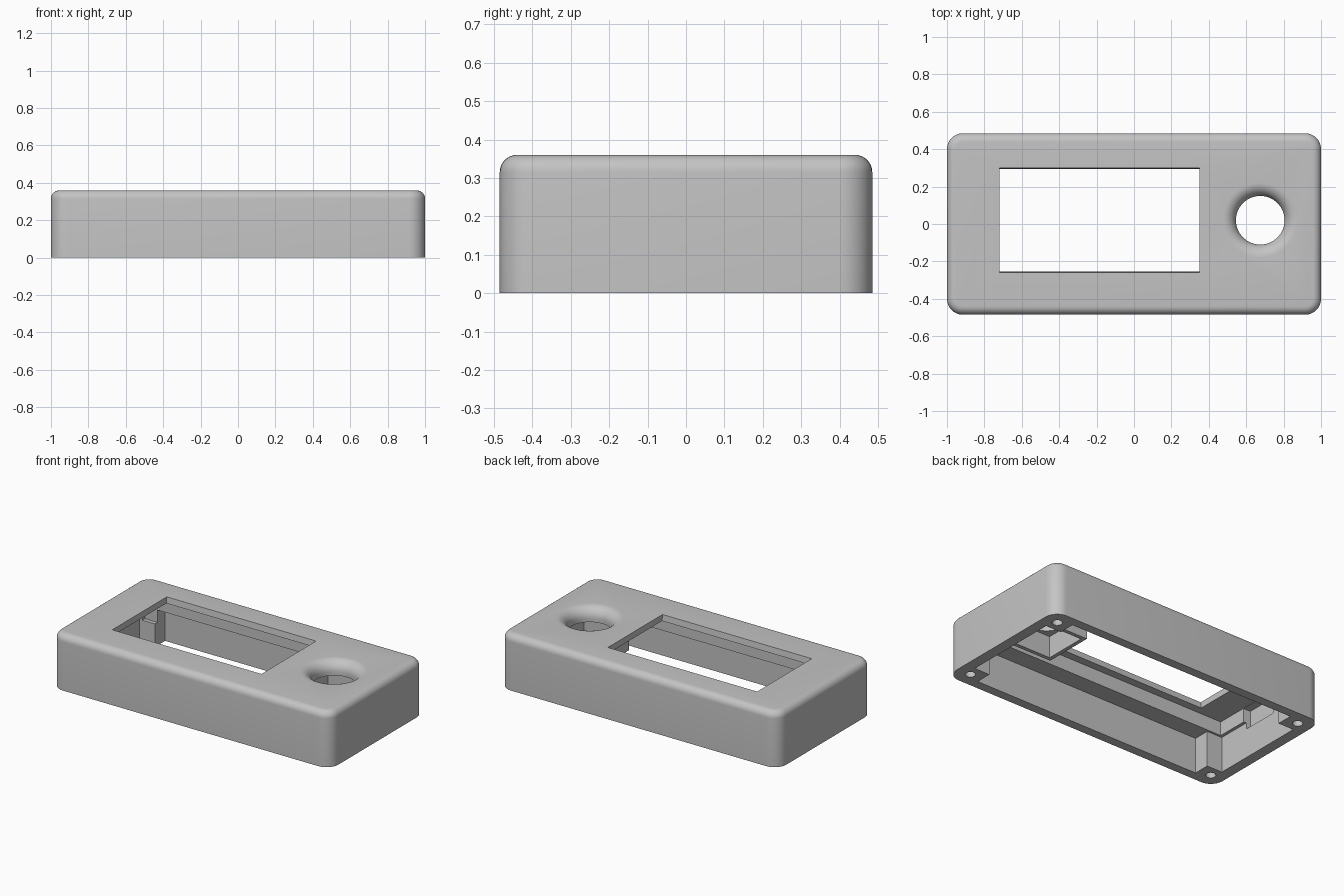
import bpy, bmesh, math

if "Cube" in bpy.data.objects:
    bpy.data.objects.remove(bpy.data.objects["Cube"])

grey = bpy.data.materials.new("grey_plastic")
grey.diffuse_color = (0.55, 0.55, 0.55, 1)
grey.use_nodes = True
grey.node_tree.nodes["Principled BSDF"].inputs["Base Color"].default_value = grey.diffuse_color


def new_object(name, bm):
    bmesh.ops.recalc_face_normals(bm, faces=bm.faces)
    mesh = bpy.data.meshes.new(name)
    bm.to_mesh(mesh)
    bm.free()
    mesh.materials.append(grey)
    ob = bpy.data.objects.new(name, mesh)
    bpy.context.collection.objects.link(ob)
    return ob


def box_bm(x0, x1, y0, y1, z0, z1):
    bm = bmesh.new()
    bmesh.ops.create_cube(bm, size=1)
    for v in bm.verts:
        v.co = ((x0 + x1) / 2 + v.co.x * (x1 - x0),
                (y0 + y1) / 2 + v.co.y * (y1 - y0),
                (z0 + z1) / 2 + v.co.z * (z1 - z0))
    return bm


def box(name, *dims):
    return new_object(name, box_bm(*dims))


def lathe(name, profile, cx, cy, steps):
    # closed solid of revolution about a vertical axis
    bm = bmesh.new()
    rings = []
    for r, z in profile:
        rings.append([bm.verts.new((cx + r * math.cos(2 * math.pi * i / steps),
                                    cy + r * math.sin(2 * math.pi * i / steps), z))
                      for i in range(steps)])
    for a, b in zip(rings, rings[1:]):
        for i in range(steps):
            j = (i + 1) % steps
            bm.faces.new((a[i], a[j], b[j], b[i]))
    bm.faces.new(rings[0])
    bm.faces.new(rings[-1])
    return new_object(name, bm)


def combine(target, tool, operation='DIFFERENCE'):
    mod = target.modifiers.new(operation.lower(), 'BOOLEAN')
    mod.operation = operation
    mod.solver = 'EXACT'
    mod.object = tool
    bpy.context.view_layer.objects.active = target
    bpy.ops.object.modifier_apply(modifier=mod.name)
    bpy.data.objects.remove(tool)


# outer shell: rounded vertical corners, then rounded top edge
bm = box_bm(-1, 1, -0.485, 0.485, 0, 0.36)
upright = [e for e in bm.edges if abs(e.verts[0].co.z - e.verts[1].co.z) > 0.1]
bmesh.ops.bevel(bm, geom=upright, offset=0.085, segments=8, profile=0.5, affect='EDGES')
rim = [e for e in bm.edges if all(v.co.z > 0.355 for v in e.verts)]
bmesh.ops.bevel(bm, geom=rim, offset=0.045, segments=7, profile=0.5, affect='EDGES')
case = new_object("case", bm)

# cavity as two crossing boxes, leaving four square corner posts
combine(case, box("cavity_long", -0.82, 0.82, -0.425, 0.425, -0.1, 0.23))
combine(case, box("cavity_wide", -0.93, 0.93, -0.32, 0.32, -0.1, 0.23))

# deeper recess for the display board and the notch in the end wall
combine(case, box("board_recess", -0.91, 0.91, -0.306, 0.346, 0.15, 0.32))
combine(case, box("end_notch", -0.96, -0.89, -0.10, 0.14, 0.19, 0.318))

# display window with slightly flared long edges
bm = box_bm(-0.72, 0.35, -0.25, 0.29, 0.28, 0.365)
for v in bm.verts:
    if v.co.z > 0.3:
        v.co.y += 0.01 if v.co.y > 0 else -0.01
combine(case, new_object("window", bm))

# square collar under the knob opening, with its pocket
KX, KY = 0.675, 0.02
combine(case, box("collar", KX - 0.165, KX + 0.165, KY - 0.165, KY + 0.165, 0.13, 0.335), 'UNION')
combine(case, box("collar_pocket", KX - 0.14, KX + 0.14, KY - 0.14, KY + 0.14, 0.05, 0.27))

# knob opening flaring out to the top face
flare = [(0.13, 0.2)]
for i in range(11):
    a = math.pi / 2 * i / 10
    flare.append((0.2 - 0.07 * math.cos(a), 0.29 + 0.07 * math.sin(a)))
flare.append((0.2, 0.4))
combine(case, lathe("knob_opening", flare, KX, KY, 64))

# blind screw holes in the corner posts
for sx in (-1, 1):
    for sy in (-1, 1):
        combine(case, lathe("screw_hole", [(0.03, -0.05), (0.03, 0.15)],
                            sx * 0.905, sy * 0.39, 24))

# smooth the fillets, keep hard edges sharp
bpy.ops.object.select_all(action='DESELECT')
case.select_set(True)
bpy.context.view_layer.objects.active = case
bpy.ops.object.shade_smooth_by_angle(angle=math.radians(30))
